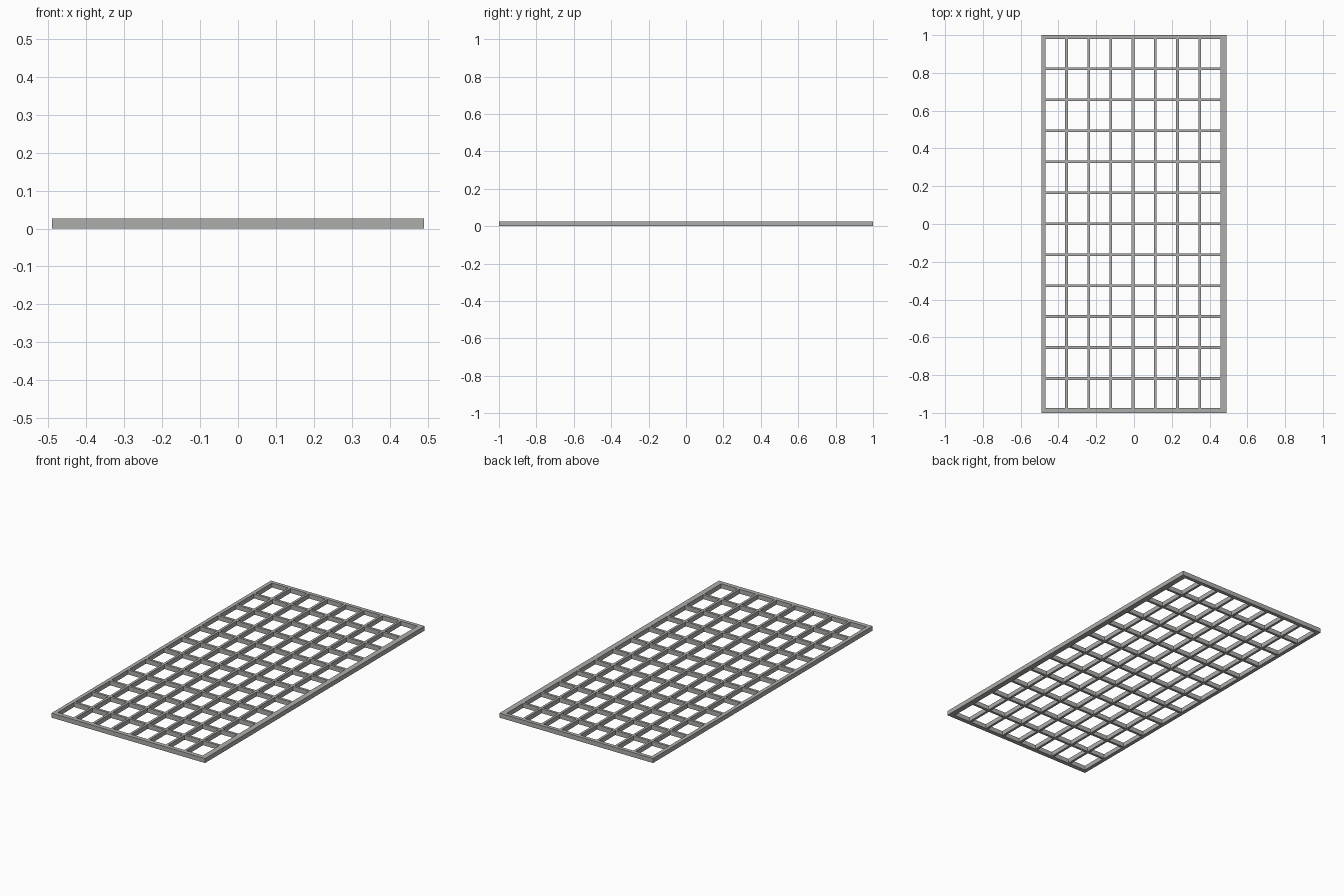
import bpy
import bmesh

cube = bpy.data.objects.get("Cube")
if cube:
    bpy.data.objects.remove(cube, do_unlink=True)

HEIGHT = 0.026
HALF_X, HALF_Y = 0.49, 1.0
BAR = 0.014

steel = bpy.data.materials.new("grey steel")
steel.use_nodes = True
colour = (0.42, 0.42, 0.41, 1)
steel.diffuse_color = colour
steel.node_tree.nodes["Principled BSDF"].inputs["Base Color"].default_value = colour


def cuts(half, middle, pitch, count):
    """Outer edges plus both sides of every bar; the end bars merge into the rim."""
    first = middle - pitch * (count + 1) / 2
    lines = [-half, first + BAR / 2]
    for i in range(1, count + 1):
        centre = first + pitch * i
        lines += [centre - BAR / 2, centre + BAR / 2]
    return lines + [first + pitch * (count + 1) - BAR / 2, half]


def slab(name, xs, ys, keep):
    """Flat plate of the chosen grid cells, raised to full height."""
    bm = bmesh.new()
    verts = [[bm.verts.new((x, y, 0)) for x in xs] for y in ys]
    for j in range(len(ys) - 1):
        for i in range(len(xs) - 1):
            if keep(i, j):
                bm.faces.new((verts[j][i], verts[j][i + 1],
                              verts[j + 1][i + 1], verts[j + 1][i]))
    loose = [v for v in bm.verts if not v.link_faces]
    bmesh.ops.delete(bm, geom=loose, context='VERTS')
    top = bmesh.ops.extrude_face_region(bm, geom=bm.faces[:], use_keep_orig=True)
    moved = [g for g in top["geom"] if isinstance(g, bmesh.types.BMVert)]
    bmesh.ops.translate(bm, verts=moved, vec=(0, 0, HEIGHT))
    bmesh.ops.recalc_face_normals(bm, faces=bm.faces[:])
    mesh = bpy.data.meshes.new(name)
    bm.to_mesh(mesh)
    bm.free()
    mesh.materials.append(steel)
    obj = bpy.data.objects.new(name, mesh)
    bpy.context.collection.objects.link(obj)


xs = cuts(HALF_X, -0.005, 0.1175, 7)
ys = cuts(HALF_Y, 0.002, 0.164, 11)

# Rim and crossing bars in one welded panel: odd cells in both directions are open
last_x, last_y = len(xs) - 2, len(ys) - 2
slab("grating_panel", xs, ys,
     lambda i, j: i in (0, last_x) or j in (0, last_y) or not (i % 2 and j % 2))
